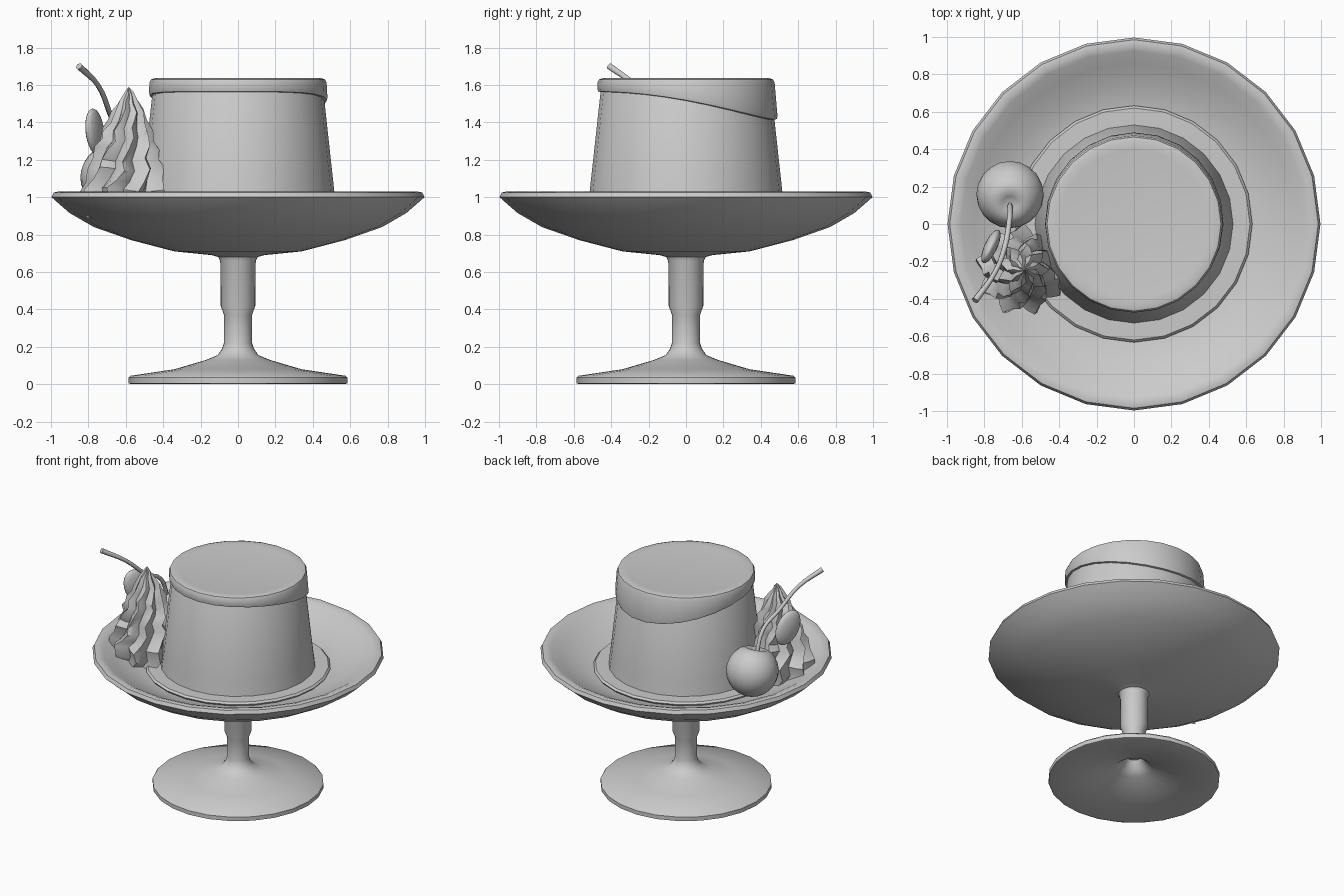
import bpy, bmesh, math
from mathutils import Vector, Matrix

if "Cube" in bpy.data.objects:
    bpy.data.objects.remove(bpy.data.objects["Cube"])

SIDES = 24


def finish(name, bm, angle=40):
    bmesh.ops.remove_doubles(bm, verts=bm.verts, dist=1e-5)
    bmesh.ops.recalc_face_normals(bm, faces=bm.faces)
    mesh = bpy.data.meshes.new(name)
    bm.to_mesh(mesh)
    bm.free()
    ob = bpy.data.objects.new(name, mesh)
    bpy.context.collection.objects.link(ob)
    bpy.ops.object.select_all(action='DESELECT')
    ob.select_set(True)
    bpy.context.view_layer.objects.active = ob
    bpy.ops.object.shade_smooth_by_angle(angle=math.radians(angle))
    return ob


def loft(name, rings, angle=40):
    """Join rings of equal length with quads; a zero-radius ring welds to a tip."""
    bm = bmesh.new()
    rows = [[bm.verts.new(p) for p in ring] for ring in rings]
    n = len(rows[0])
    for a, b in zip(rows, rows[1:]):
        for i in range(n):
            j = (i + 1) % n
            bm.faces.new((a[i], a[j], b[j], b[i]))
    return finish(name, bm, angle)


def lathe(name, profile, sides=SIDES, angle=40):
    """Profile is a list of (r, z), or a function of the angle giving one."""
    turns = [math.tau * i / sides for i in range(sides)]
    get = profile if callable(profile) else lambda t: profile
    cols = [[(r * math.cos(t), r * math.sin(t), z) for r, z in get(t)] for t in turns]
    return loft(name, list(zip(*cols)), angle)


# Pedestal dish: hollow foot, stem and bowl in one profile
lathe("pedestal_dish", [
    (0, .2), (.05, .19), (.08, .14), (.13, .10), (.34, .05), (.57, .0),
    (.585, .005), (.585, .035), (.575, .045), (.34, .08), (.17, .13), (.11, .155),
    (.085, .19), (.075, .22), (.075, .37), (.093, .42), (.095, .66),
    (.105, .68), (.14, .69), (.34, .71), (.57, .77), (.77, .84), (.90, .915),
    (.975, .98), (.997, 1.0), (.985, 1.025), (.96, 1.03), (.925, 1.018),
    (.86, .98), (.75, .93), (.62, .89), (0, .88)])

# Sauce pool under the custard
lathe("sauce_pool", [(0, .87), (.61, .87), (.633, .905), (.62, .918), (0, .92)])

# Custard pudding
lathe("custard", [(0, .89), (.533, .89), (.515, 1.03), (.456, 1.57), (.44, 1.6), (0, 1.6)])


# Caramel cap with a drip towards the back
def cap_profile(t):
    bump = ((1 + math.cos(t - math.radians(80))) / 2) ** 2.2
    low = 1.56 - .15 * bump
    side = .456 + (1.57 - low) * .11
    return [(0, 1.628), (.40, 1.63), (.445, 1.636), (.465, 1.63), (.474, 1.61),
            (side + .016, low + .02), (side + .013, low + .005), (side - .01, low)]


lathe("caramel_cap", cap_profile)

# Piped cream: twisted star rings tapering to a peak
levels = [(.90, .19), (.96, .21), (1.04, .215), (1.09, .185), (1.15, .18), (1.20, .155),
          (1.26, .152), (1.31, .125), (1.36, .12), (1.41, .09), (1.46, .078),
          (1.51, .048), (1.55, .025), (1.59, 0)]
lobes = 9
rings = []
for k, (z, r) in enumerate(levels):
    ring = []
    lean = Vector((-.605 + .02 * k / 13, -.245, 0))
    for i in range(lobes * 4):
        t = math.tau * i / (lobes * 4)
        wave = 1 + .16 * math.cos(lobes * t)
        a = t + .10 * k + .10 * math.sin(k * 2.1)
        ring.append(lean + Vector((r * wave * math.cos(a), r * wave * math.sin(a),
                                   z + .012 * math.sin(3 * t + k) * (r > 0))))
    rings.append(ring)
loft("whipped_cream", rings, 45)

# Cherry with a dimple where the stem goes in
bm = bmesh.new()
bmesh.ops.create_uvsphere(bm, u_segments=20, v_segments=14, radius=.18)
for v in bm.verts:
    d = math.hypot(v.co.x, v.co.y)
    if v.co.z > 0 and d < .09:
        v.co.z -= .05 * (1 - d / .09)
bmesh.ops.transform(bm, verts=bm.verts, matrix=Matrix.Translation((-.663, .157, 1.105))
                    @ Matrix.Rotation(math.radians(18), 4, 'X'))
finish("cherry", bm, 60)

# Cherry stem
curve = bpy.data.curves.new("cherry_stem", 'CURVE')
curve.dimensions = '3D'
curve.bevel_depth = .017
curve.bevel_resolution = 1
curve.use_fill_caps = True
path = [(-.663, .11, 1.2), (-.665, .03, 1.37), (-.69, -.12, 1.46),
        (-.75, -.27, 1.60), (-.85, -.41, 1.70)]
sp = curve.splines.new('BEZIER')
sp.resolution_u = 4
sp.bezier_points.add(len(path) - 1)
for p, co in zip(sp.bezier_points, path):
    p.co = co
    p.handle_left_type = p.handle_right_type = 'AUTO'
    p.radius = .85
sp.bezier_points[-1].radius = 1.15
bpy.context.collection.objects.link(bpy.data.objects.new("cherry_stem", curve))

# Nut slice leaning on the cream
bm = bmesh.new()
bmesh.ops.create_uvsphere(bm, u_segments=16, v_segments=10, radius=1)
bmesh.ops.transform(bm, verts=bm.verts, matrix=Matrix.Translation((-.765, -.12, 1.35))
                    @ Matrix.Rotation(math.radians(155), 4, 'Z')
                    @ Matrix.Rotation(math.radians(-25), 4, 'X')
                    @ Matrix.Diagonal((.035, .09, .13, 1)))
finish("nut_slice", bm, 60)
